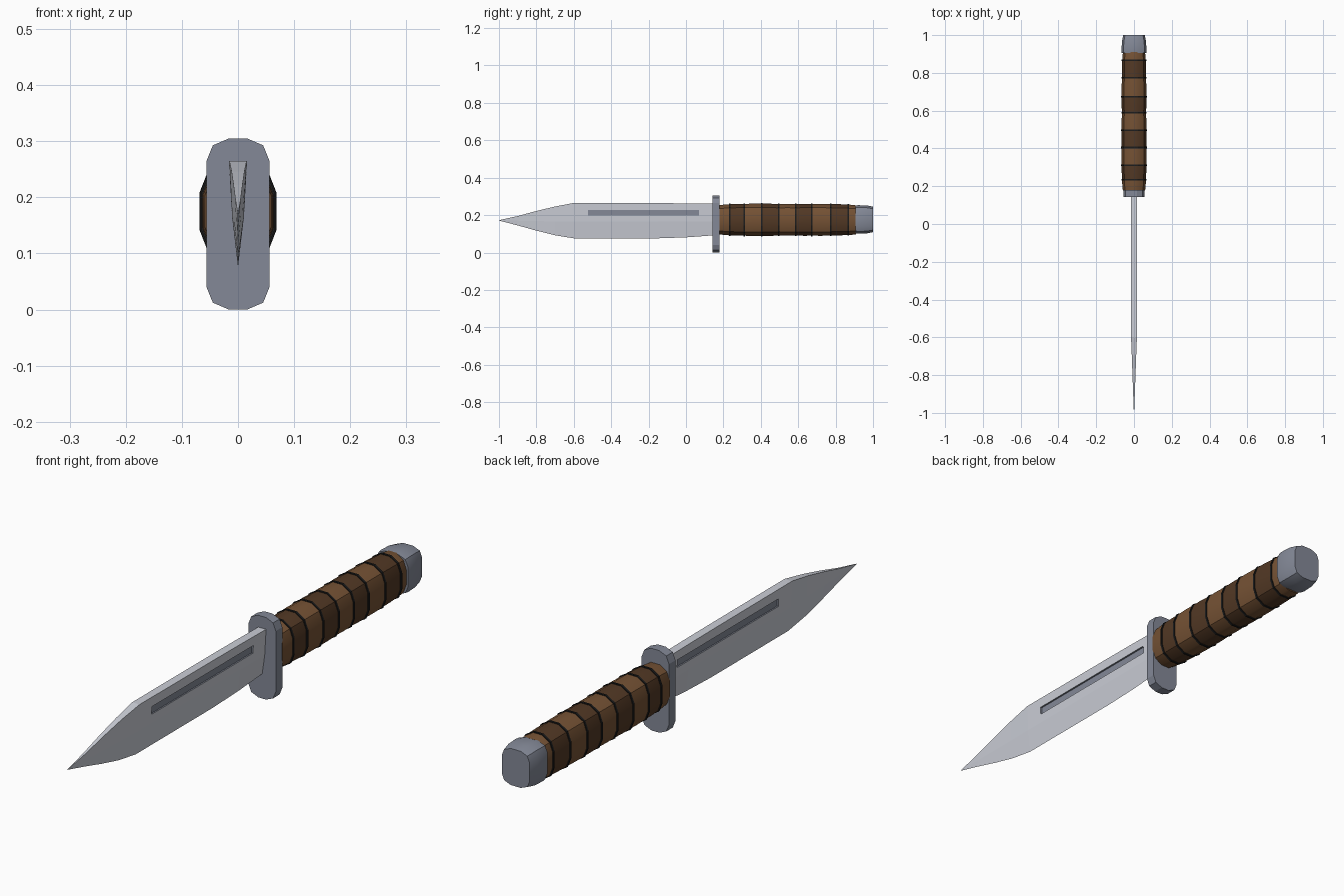
import bpy, bmesh

if "Cube" in bpy.data.objects:
    bpy.data.objects.remove(bpy.data.objects["Cube"])

CZ = 0.175  # height of the grip axis


def material(name, rgb):
    m = bpy.data.materials.new(name)
    m.diffuse_color = (*rgb, 1)
    m.use_nodes = True
    m.node_tree.nodes["Principled BSDF"].inputs["Base Color"].default_value = m.diffuse_color
    return m


BLADE = material("bright_steel", (0.60, 0.62, 0.68))
STEEL = material("dark_steel", (0.23, 0.25, 0.31))
LIGHT = material("light_leather", (0.18, 0.085, 0.035))
DARK = material("dark_leather", (0.085, 0.04, 0.018))
BLACK = material("black_spacer", (0.012, 0.012, 0.012))


def loft(name, rings, mat, smooth=False):
    """Skin a list of equal-length point rings and cap both ends."""
    bm = bmesh.new()
    rows = [[bm.verts.new(p) for p in r] for r in rings]
    n = len(rows[0])
    for a, b in zip(rows, rows[1:]):
        for i in range(n):
            j = (i + 1) % n
            bm.faces.new((a[i], a[j], b[j], b[i]))
    bm.faces.new(rows[0])
    bm.faces.new(rows[-1])
    bmesh.ops.recalc_face_normals(bm, faces=bm.faces)
    me = bpy.data.meshes.new(name)
    bm.to_mesh(me)
    bm.free()
    me.materials.append(mat)
    ob = bpy.data.objects.new(name, me)
    bpy.context.collection.objects.link(ob)
    if smooth:
        bpy.ops.object.select_all(action='DESELECT')
        ob.select_set(True)
        bpy.context.view_layer.objects.active = ob
        bpy.ops.object.shade_smooth_by_angle(angle=0.6)
    return ob


def oval(y, hx, hz, cz=CZ, corner=((1, .36), (.8, .76), (.3, 1))):
    """Twelve-sided rounded section made by mirroring one corner."""
    q = [(hx * a, hz * b) for a, b in corner]
    half = q + [(-x, z) for x, z in reversed(q)]
    pts = half + [(-x, -z) for x, z in half]
    return [(x, y, cz + z) for x, z in pts]


# Blade: y, spine height, ridge height, edge height, spine half width
stations = [
    (0.15, 0.261, 0.165, 0.092, 0.016),
    (0.00, 0.263, 0.165, 0.081, 0.016),
    (-0.15, 0.264, 0.165, 0.076, 0.016),
    (-0.60, 0.265, 0.165, 0.076, 0.0155),
    (-0.70, 0.246, 0.166, 0.092, 0.0115),
    (-0.80, 0.222, 0.168, 0.117, 0.008),
    (-0.90, 0.195, 0.170, 0.145, 0.0045),
    (-1.00, 0.173, 0.172, 0.171, 0.0006),
]
blade = loft("blade", [
    [(-w, y, s), (w, y, s), (w * .66, y, r), (0, y, e), (-w * .66, y, r)]
    for y, s, r, e, w in stations], BLADE)

# Fuller grooves cut in both sides of the blade
for side, sign in (("right", 1), ("left", -1)):
    rect = [(0.007, 0.199), (0.04, 0.199), (0.04, 0.228), (0.007, 0.228)]
    cutter = loft(f"fuller_cutter_{side}",
                  [[(sign * x, y, z) for x, z in rect] for y in (-0.525, 0.07)], STEEL)
    cutter.hide_render = True
    cutter.hide_set(True)
    mod = blade.modifiers.new(f"fuller_{side}", 'BOOLEAN')
    mod.operation = 'DIFFERENCE'
    mod.solver = 'EXACT'
    mod.material_mode = 'TRANSFER'
    mod.object = cutter

# Guard plate
guard_corner = ((1, .74), (.8, .92), (.29, 1))
loft("guard", [oval(y, 0.056, 0.1525, 0.1525, guard_corner) for y in (0.142, 0.18)], STEEL)

# Grip: alternating leather washers divided by raised black spacers
cuts = [0.178, 0.235, 0.312, 0.405, 0.497, 0.588, 0.673, 0.773, 0.868, 0.91]
size = [(.059, .078), (.063, .083), (.065, .085), (.066, .086), (.065, .084),
        (.064, .084), (.065, .085), (.064, .084), (.062, .081), (.058, .077)]
for i in range(len(cuts) - 1):
    a, b = cuts[i], cuts[i + 1]
    (ax, az), (bx, bz) = size[i], size[i + 1]
    mid = oval((a + b) / 2, (ax + bx) / 2 + .001, (az + bz) / 2 + .001)
    loft(f"grip_washer_{i + 1}", [oval(a, ax, az), mid, oval(b, bx, bz)],
         DARK if i % 2 else LIGHT, True)
    if i:
        loft(f"grip_spacer_{i}",
             [oval(a + d, ax + .003, az + .003) for d in (-.004, .004)], BLACK)

# Pommel cap
loft("pommel", [oval(y, hx, hz, CZ + .002, ((1, .5), (.84, .84), (.36, 1)))
                for y, hx, hz in ((.905, .065, .074), (.92, .066, .076),
                                  (.965, .064, .075), (1.0, .057, .068))], STEEL, True)
